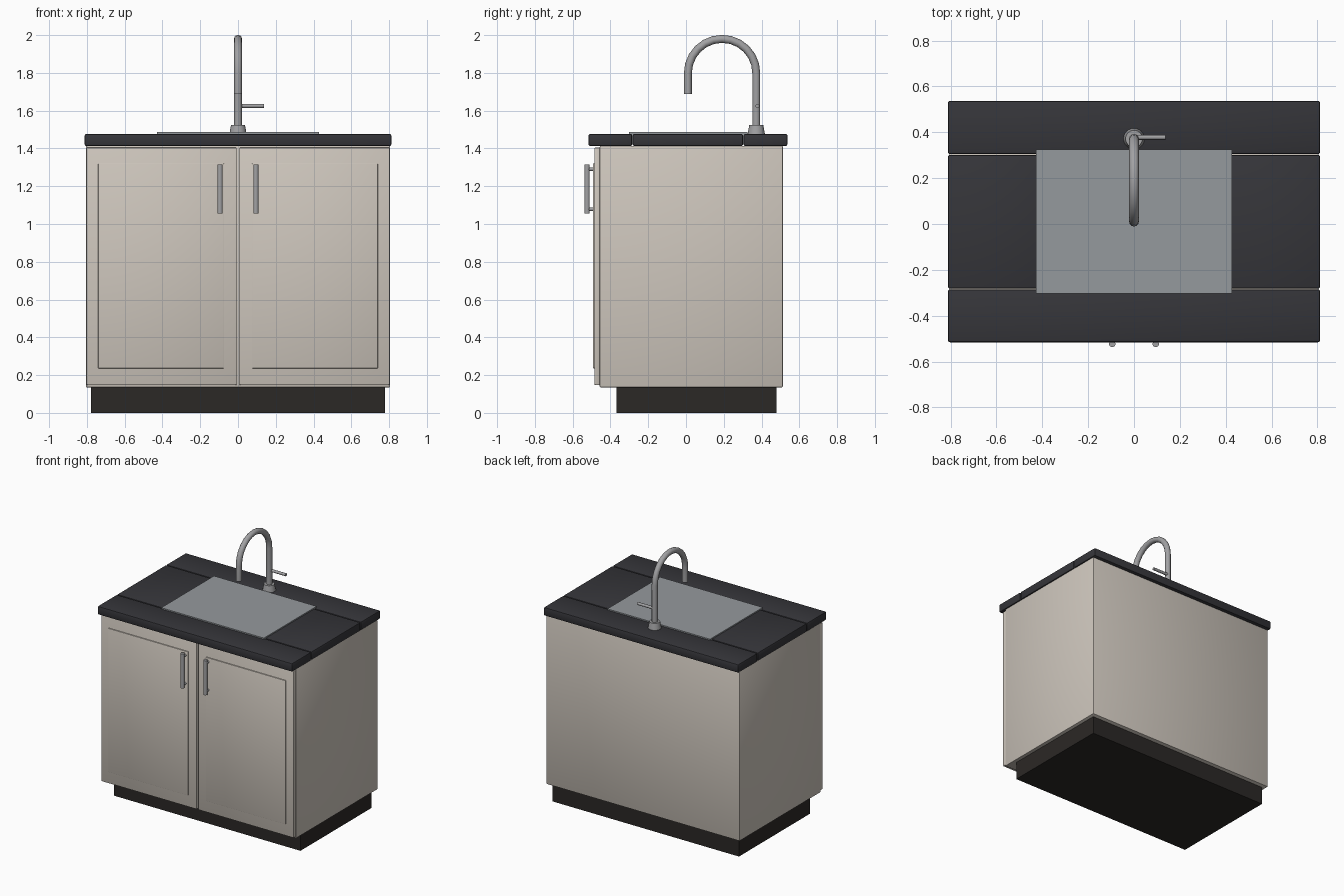
import bpy, bmesh, math
from mathutils import Vector

if "Cube" in bpy.data.objects:
    bpy.data.objects.remove(bpy.data.objects["Cube"])


def material(name, rgb):
    m = bpy.data.materials.new(name)
    m.diffuse_color = (*rgb, 1)
    m.use_nodes = True
    m.node_tree.nodes["Principled BSDF"].inputs["Base Color"].default_value = m.diffuse_color
    return m


CREAM = material("cream_paint", (0.62, 0.57, 0.51))
DARK = material("dark_stone", (0.036, 0.036, 0.042))
BASE = material("plinth_brown", (0.024, 0.021, 0.019))
STEEL = material("steel", (0.30, 0.32, 0.34))
CHROME = material("brushed_metal", (0.36, 0.36, 0.37))


def finish(bm, name, mat, smooth=False):
    me = bpy.data.meshes.new(name)
    bm.to_mesh(me)
    bm.free()
    me.materials.append(mat)
    ob = bpy.data.objects.new(name, me)
    bpy.context.collection.objects.link(ob)
    if smooth:
        bpy.ops.object.select_all(action='DESELECT')
        ob.select_set(True)
        bpy.context.view_layer.objects.active = ob
        bpy.ops.object.shade_smooth_by_angle(angle=math.radians(40))
    return ob


def box(name, x, y, z, mat, bevel=0.0):
    bm = bmesh.new()
    bmesh.ops.create_cube(bm, size=1)
    for v in bm.verts:
        v.co = [(a + b) / 2 + c * (b - a) for (a, b), c in zip((x, y, z), v.co)]
    if bevel:
        bmesh.ops.bevel(bm, geom=bm.edges[:], offset=bevel, segments=2,
                        profile=0.5, affect='EDGES')
    return finish(bm, name, mat, bevel > 0)


def rod(name, a, b, r1, r2, mat, sides=20):
    a, b = Vector(a), Vector(b)
    bm = bmesh.new()
    bmesh.ops.create_cone(bm, cap_ends=True, segments=sides,
                          radius1=r1, radius2=r2, depth=(b - a).length)
    rot = Vector((0, 0, 1)).rotation_difference(b - a).to_matrix().to_4x4()
    bm.transform(rot)
    bmesh.ops.translate(bm, verts=bm.verts, vec=(a + b) / 2)
    return finish(bm, name, mat, True)


# Plinth and cabinet carcass
box("plinth", (-0.778, 0.778), (-0.367, 0.48), (0, 0.14), BASE)
box("cabinet_body", (-0.806, 0.806), (-0.457, 0.513), (0.135, 1.414), CREAM, 0.006)

# Doors with raised panels and bar handles
for side, s in (("left", -1), ("right", 1)):
    def span(a, b):
        return tuple(sorted((s * a, s * b)))
    box(side + "_door", span(0.007, 0.803), (-0.485, -0.455), (0.147, 1.405), CREAM, 0.006)
    box(side + "_door_panel", span(0.074, 0.74), (-0.492, -0.48), (0.236, 1.32), CREAM, 0.003)
    hx = s * 0.095
    rod(side + "_handle_bar", (hx, -0.5235, 1.056), (hx, -0.5235, 1.316), 0.0138, 0.0138, CHROME)
    for end, hz in (("lower", 1.078), ("upper", 1.29)):
        rod(f"{side}_handle_{end}_post", (hx, -0.52, hz), (hx, -0.485, hz), 0.009, 0.009, CHROME, 12)

# Worktop slabs around the sink opening
TOP = (1.413, 1.477)
box("worktop_front", (-0.812, 0.812), (-0.516, -0.285), TOP, DARK, 0.009)
box("worktop_back", (-0.812, 0.812), (0.305, 0.537), TOP, DARK, 0.009)
box("worktop_left", (-0.812, -0.41), (-0.282, 0.302), TOP, DARK, 0.009)
box("worktop_right", (0.41, 0.812), (-0.282, 0.302), TOP, DARK, 0.009)

# Sink plate
box("sink", (-0.428, 0.428), (-0.303, 0.325), (1.42, 1.486), STEEL)

# Tap base and lever
TY = 0.372
rod("tap_base", (0, TY, 1.475), (0, TY, 1.525), 0.046, 0.037, CHROME, 24)
rod("tap_lever", (0, TY + 0.006, 1.625), (0.137, TY + 0.006, 1.625), 0.0105, 0.0105, CHROME, 12)

# Gooseneck spout: bevelled curve turned into a mesh
R = 0.181
cy, cz = TY - R, 1.799
path = [(TY, 1.5)]
path += [(cy + R * math.cos(i * math.pi / 12), cz + R * math.sin(i * math.pi / 12)) for i in range(13)]
path += [(TY - 2 * R, 1.687)]
cu = bpy.data.curves.new("spout_path", 'CURVE')
cu.dimensions = '3D'
cu.bevel_depth = 0.021
cu.bevel_resolution = 4
cu.use_fill_caps = True
sp = cu.splines.new('POLY')
sp.points.add(len(path) - 1)
for p, (y, z) in zip(sp.points, path):
    p.co = (0, y, z, 1)
helper = bpy.data.objects.new("spout_path", cu)
bpy.context.collection.objects.link(helper)
bm = bmesh.new()
bm.from_mesh(helper.to_mesh())
helper.to_mesh_clear()
bpy.data.objects.remove(helper)
bmesh.ops.remove_doubles(bm, verts=bm.verts, dist=1e-5)
bmesh.ops.recalc_face_normals(bm, faces=bm.faces)
finish(bm, "tap_spout", CHROME, True)
